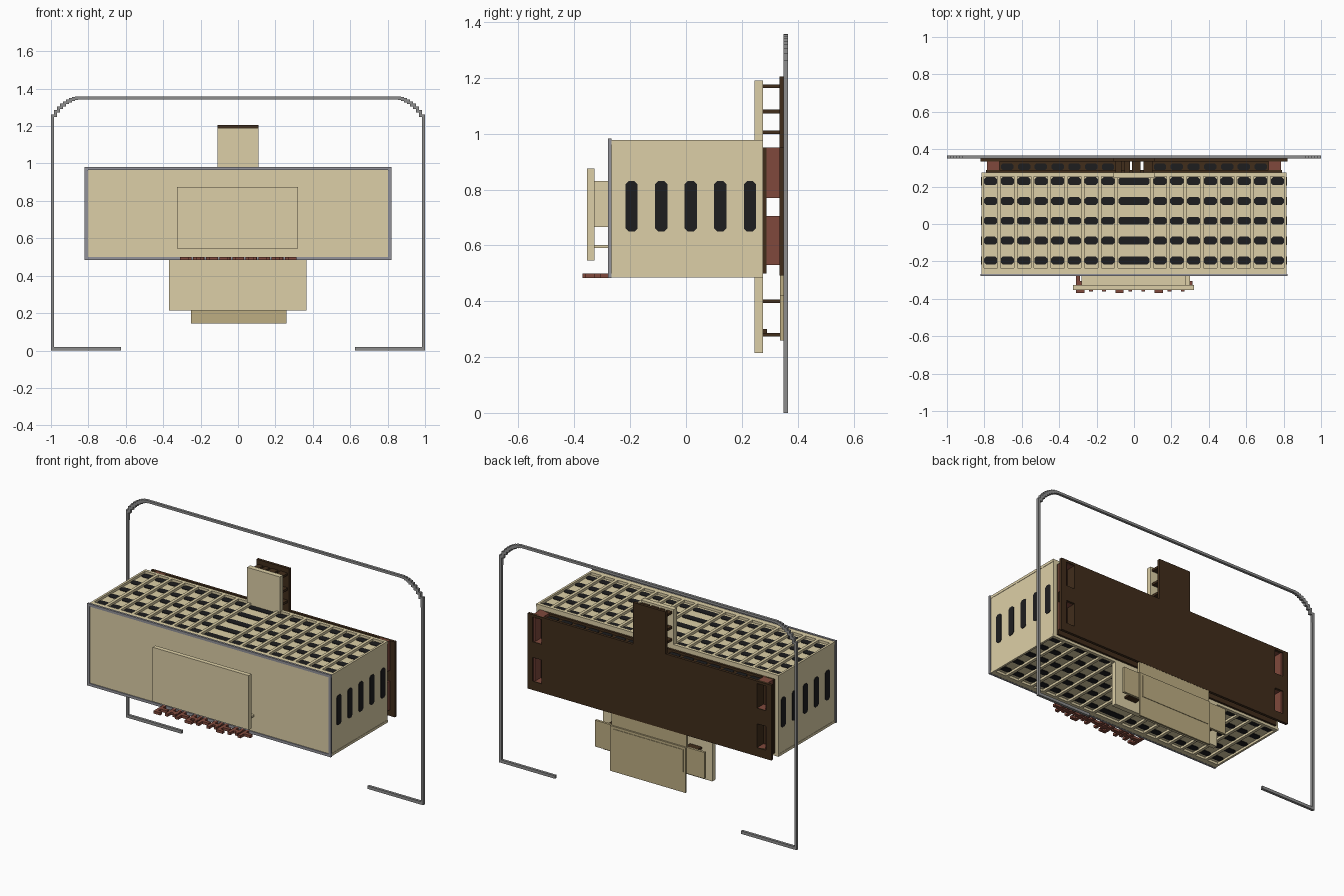
import bpy, bmesh, math

if "Cube" in bpy.data.objects:
    bpy.data.objects.remove(bpy.data.objects["Cube"])


def material(name, rgb):
    m = bpy.data.materials.new(name)
    m.diffuse_color = (*rgb, 1)
    m.use_nodes = True
    m.node_tree.nodes["Principled BSDF"].inputs["Base Color"].default_value = m.diffuse_color
    return m


BEIGE = material("beige", (0.72, 0.625, 0.385))
TAN = material("dark tan", (0.51, 0.42, 0.225))
BROWN = material("dark brown", (0.052, 0.026, 0.011))
RED = material("rust red", (0.215, 0.066, 0.045))
BLACK = material("near black", (0.0125, 0.0125, 0.0135))
GREY = material("grey", (0.27, 0.27, 0.27))
STEEL = material("light grey", (0.29, 0.29, 0.32))


def finish(name, bm, mat):
    bmesh.ops.recalc_face_normals(bm, faces=bm.faces)
    me = bpy.data.meshes.new(name)
    bm.to_mesh(me)
    bm.free()
    me.materials.append(mat)
    ob = bpy.data.objects.new(name, me)
    bpy.context.collection.objects.link(ob)
    return ob


def part(name, mat, boxes):
    """One object from boxes given as (x0, x1, y0, y1, z0, z1)."""
    bm = bmesh.new()
    for x0, x1, y0, y1, z0, z1 in boxes:
        vs = bmesh.ops.create_cube(bm, size=1)["verts"]
        for v in vs:
            v.co = ((x0, x1)[v.co.x > 0], (y0, y1)[v.co.y > 0], (z0, z1)[v.co.z > 0])
    return finish(name, bm, mat)


def mirrored(boxes):
    return boxes + [(-b[1], -b[0], *b[2:]) for b in boxes]


def slots(name, items, axis, level, t=0.003):
    """Thin chamfered plates; items are (u, v, width, height) on the plane."""
    bm = bmesh.new()
    for u, v, w, h in items:
        a, b, c = w / 2, h / 2, min(w, h) * 0.25
        pts = [(a - c, b), (-a + c, b), (-a, b - c), (-a, -b + c),
               (-a + c, -b), (a - c, -b), (a, -b + c), (a, b - c)]
        rings = []
        for d in (level - t, level + t):
            ring = []
            for p, q in pts:
                co = (d, u + p, v + q) if axis == "x" else (u + p, v + q, d)
                ring.append(bm.verts.new(co))
            rings.append(ring)
            bm.faces.new(ring)
        for i in range(8):
            j = (i + 1) % 8
            bm.faces.new((rings[0][i], rings[0][j], rings[1][j], rings[1][i]))
    finish(name, bm, BLACK)


# main housing, with rims and ribs on its top and underside
part("housing", BEIGE, [(-0.814, 0.814, -0.273, 0.275, 0.498, 0.963)])
COLS = [0] + [s * (0.139 + 0.0897 * k) for k in range(8) for s in (1, -1)]
ROWS = [-0.195 + 0.106 * i for i in range(5)]
rib_x = [0.094 + 0.0897 * k for k in range(8)]
for name, z0, z1 in (("top_ribs", 0.962, 0.978), ("bottom_ribs", 0.484, 0.499)):
    ribs = mirrored([(x - 0.009, x + 0.009, -0.24, 0.26, z0, z1) for x in rib_x])
    ribs += mirrored([(0.803, 0.816, -0.268, 0.275, z0, z1)])
    ribs += [(-0.81, 0.81, -0.268, -0.235, z0, z1), (-0.81, 0.81, 0.255, 0.275, z0, z1)]
    part(name, BEIGE, ribs)
cells = [(x, y, 0.165 if x == 0 else 0.07, 0.042) for x in COLS for y in ROWS]
slots("top_vents", cells, "z", 0.963)
slots("bottom_vents", cells, "z", 0.498)
for name, x in (("right_vents", 0.814), ("left_vents", -0.814)):
    slots(name, [(y, 0.74, 0.044, 0.18) for y in ROWS], "x", x)

# thin grey border round the front face
part("front_border", STEEL, mirrored([(0.803, 0.82, -0.279, -0.266, 0.483, 0.982)]) + [
    (-0.82, 0.82, -0.279, -0.266, z, z + 0.016) for z in (0.483, 0.966)])

# raised front panel on its mounts
part("front_panel", BEIGE, [(-0.326, 0.32, -0.354, -0.327, 0.545, 0.875)])
part("front_panel_mount", BEIGE, [(-0.28, 0.275, -0.328, -0.27, 0.665, 0.83),
                                  (-0.28, 0.3, -0.328, -0.27, 0.59, 0.602)])

# row of irregular flat red tabs under the front edge
tabs = []
for i in range(9):
    x = -0.31 + i * 0.07
    tabs += [(x, x + 0.02, -0.36, -0.277, 0.483, 0.499),
             (x, x + 0.062, -0.328, -0.306, 0.483, 0.499)]
    if i % 2:
        tabs.append((x + 0.04, x + 0.058, -0.345, -0.277, 0.483, 0.499))
    if i % 3 == 0:
        tabs.append((x, x + 0.045, -0.37, -0.35, 0.483, 0.499))
part("red_tabs", RED, tabs)

# brown back plate with two window openings at each end and an upper tab
Y0, Y1 = 0.335, 0.352
WINDOWS = [(0.545, 0.69), (0.785, 0.935)]
ends = [(0.725, 0.785, Y0, Y1, a, b) for a, b in ((0.492, 0.545), (0.69, 0.785), (0.935, 0.95))]
part("back_plate", BROWN, [(-0.725, 0.725, Y0, Y1, 0.492, 0.95),
                           (-0.11, 0.11, Y0, Y1, 0.95, 1.205)]
     + mirrored(ends + [(0.785, 0.82, Y0, Y1, 0.492, 0.95)]))
part("inner_back_plate", BROWN, [(-0.79, 0.79, 0.27, 0.288, 0.5, 0.95)])

# red sleeves behind the window openings, open towards the middle
sleeves = []
for a, b in WINDOWS:
    sleeves += [(0.775, 0.787, 0.275, 0.345, a - 0.015, b + 0.015),
                (0.72, 0.787, 0.275, 0.345, a - 0.015, a),
                (0.72, 0.787, 0.275, 0.345, b, b + 0.015)]
part("end_sleeves", RED, mirrored(sleeves))

# spacers between housing and back plate, dark hollows on their upper faces
part("back_spacers", BROWN, mirrored([(0.1, 0.724, 0.28, 0.34, a, b) for a, b in WINDOWS]))
slots("spacer_hollows", [(x, 0.306, 0.066, 0.034) for x in COLS if 0.1 < abs(x) < 0.72],
      "z", 0.935)

# upper and lower panels at the back of the housing
part("upper_panel", BEIGE, [(-0.11, 0.11, 0.245, 0.275, 0.95, 1.19)])
part("lower_panel", BEIGE, [(-0.37, 0.366, 0.245, 0.275, 0.215, 0.5)])
pegs = [(a, b, 0.27, 0.34, z - 0.007, z + 0.007) for z in (1.005, 1.08, 1.17)
        for a, b in ((-0.1, -0.066), (-0.052, -0.022), (-0.01, 0.036), (0.05, 0.1))]
pegs += [(x - 0.04, x + 0.04, 0.27, 0.34, z - 0.006, z + 0.006)
         for z in (0.28, 0.4) for x in (-0.26, -0.09, 0.09, 0.26)]
pegs += mirrored([(0.24, 0.28, 0.275, 0.29, 0.28, 0.3)])
part("panel_pegs", BROWN, pegs)

# tan plates behind the lower panel
part("rear_cross_plate", TAN, [(-0.37, 0.366, 0.336, 0.351, 0.26, 0.42),
                               (-0.25, 0.255, 0.336, 0.351, 0.42, 0.493)])
part("rear_lower_plate", TAN, [(-0.25, 0.258, 0.35, 0.36, 0.145, 0.42),
                               (-0.235, 0.24, 0.355, 0.363, 0.27, 0.405)])

# grey hoop with stepped corners and inward feet
W, R, N, H = 0.015, 0.145, 9, 1.357
YA, YB = 0.35, 0.366
hoop = [(1 - W, 1, YA, YB, 0, H - R), (0.625, 1, YA, YB, 0, 0.018)]
for i in range(N):
    ua, ub = i / N, (i + 1) / N
    za, zb = (H - R + R * (1 - u ** 1.65) ** (1 / 1.65) for u in (ua, ub))
    hoop.append((1 - R + R * ua, 1 - R + R * ub, YA, YB, zb - W, za))
part("hoop", GREY, mirrored(hoop) + [(-1 + R, 1 - R, YA, YB, H - W, H)])
